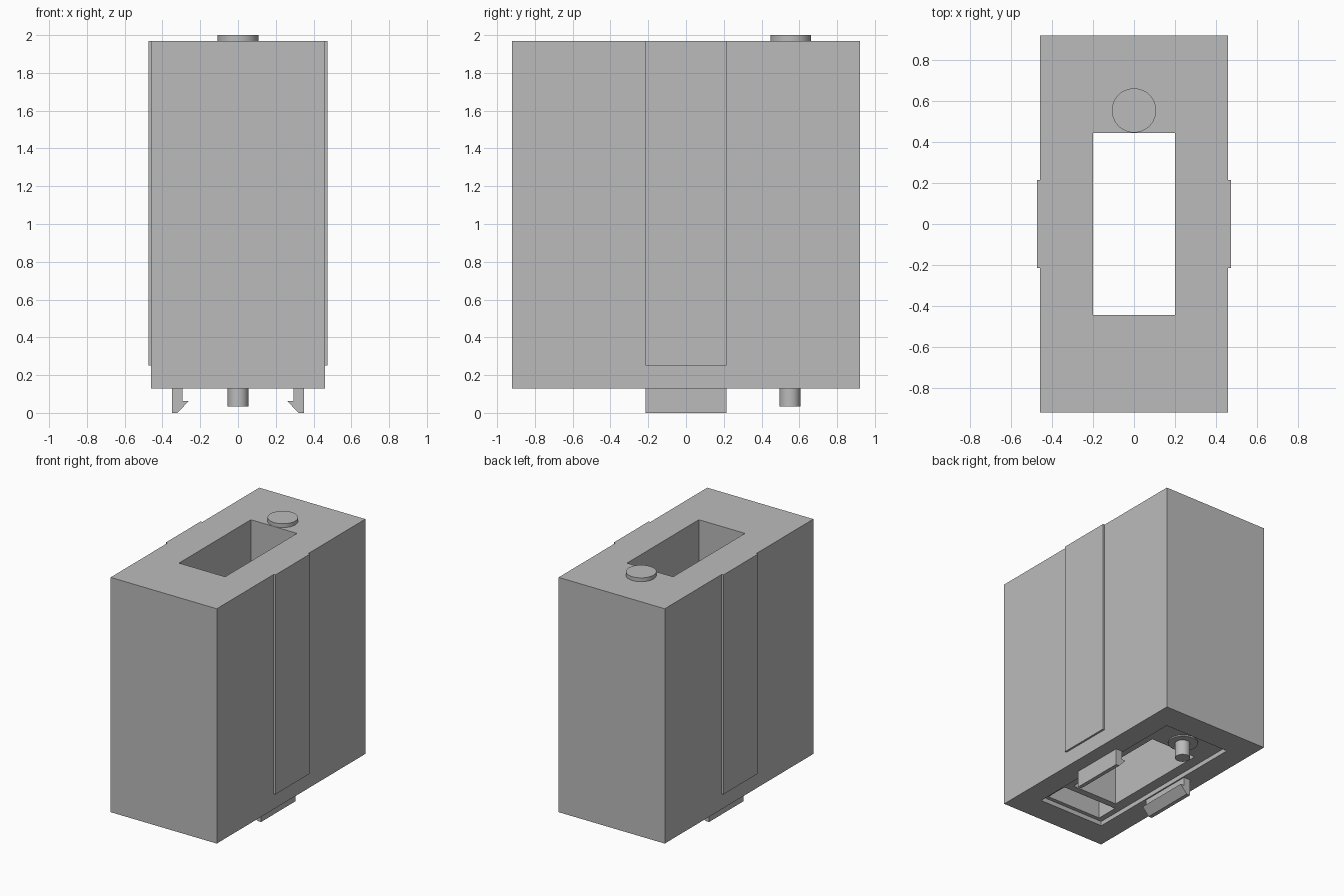
import bpy
import bmesh
from mathutils import Matrix

cube = bpy.data.objects.get("Cube")
if cube:
    bpy.data.objects.remove(cube, do_unlink=True)

grey = bpy.data.materials.new("plain_grey")
grey.use_nodes = True
COLOUR = (0.5, 0.5, 0.5, 1)
grey.diffuse_color = COLOUR
grey.node_tree.nodes["Principled BSDF"].inputs["Base Color"].default_value = COLOUR


def add_object(name, bm):
    bmesh.ops.recalc_face_normals(bm, faces=bm.faces)
    mesh = bpy.data.meshes.new(name)
    bm.to_mesh(mesh)
    bm.free()
    mesh.materials.append(grey)
    obj = bpy.data.objects.new(name, mesh)
    bpy.context.scene.collection.objects.link(obj)
    return obj


def box(name, x, y, z):
    bm = bmesh.new()
    bmesh.ops.create_cube(bm, size=1)
    for v in bm.verts:
        v.co = [(a + b) / 2 + c * (b - a) for c, (a, b) in zip(v.co, (x, y, z))]
    return add_object(name, bm)


def cylinder(name, radius, y, low, high):
    bm = bmesh.new()
    place = Matrix.Translation((0, y, (low + high) / 2))
    bmesh.ops.create_cone(bm, cap_ends=True, segments=48, radius1=radius,
                          radius2=radius, depth=high - low, matrix=place)
    obj = add_object(name, bm)
    bpy.context.view_layer.objects.active = obj
    obj.select_set(True)
    bpy.ops.object.shade_smooth_by_angle()
    obj.select_set(False)
    return obj


def cut(target, cutter):
    cutter.hide_render = True
    mod = target.modifiers.new(cutter.name, "BOOLEAN")
    mod.operation = "DIFFERENCE"
    mod.solver = "EXACT"
    mod.object = cutter
    bpy.context.view_layer.objects.active = target
    bpy.ops.object.modifier_apply(modifier=mod.name)
    bpy.data.objects.remove(cutter, do_unlink=True)


# Housing with through slot, shallow underside recess and end pocket
housing = box("housing", (-0.46, 0.46), (-0.92, 0.92), (0.13, 1.97))
cut(housing, box("recess_cutter", (-0.285, 0.285), (-0.71, 0.71), (0, 0.165)))
cut(housing, box("slot_cutter", (-0.2, 0.2), (-0.445, 0.445), (0, 2.2)))
cut(housing, box("pocket_cutter", (-0.24, 0.24), (-0.68, -0.5), (0, 0.45)))

# Raised side strips and hooked clips, one on each side
for side, label in ((1, "right"), (-1, "left")):
    box(label + "_side_strip", sorted((side * 0.455, side * 0.475)),
        (-0.215, 0.215), (0.25, 1.97))
    bm = bmesh.new()
    profile = [(0.35, 0.14), (0.35, 0), (0.32, 0), (0.262, 0.062),
               (0.295, 0.062), (0.295, 0.14)]
    face = bm.faces.new([bm.verts.new((side * x, -0.215, z)) for x, z in profile])
    out = bmesh.ops.extrude_face_region(bm, geom=[face])
    moved = [g for g in out["geom"] if isinstance(g, bmesh.types.BMVert)]
    bmesh.ops.translate(bm, verts=moved, vec=(0, 0.43, 0))
    add_object(label + "_clip", bm)

# Button on top, boss and pin below
cylinder("top_button", 0.108, 0.555, 1.96, 2.0)
cylinder("pin_boss", 0.108, 0.555, 0.155, 0.18)
cylinder("bottom_pin", 0.055, 0.55, 0.035, 0.2)
